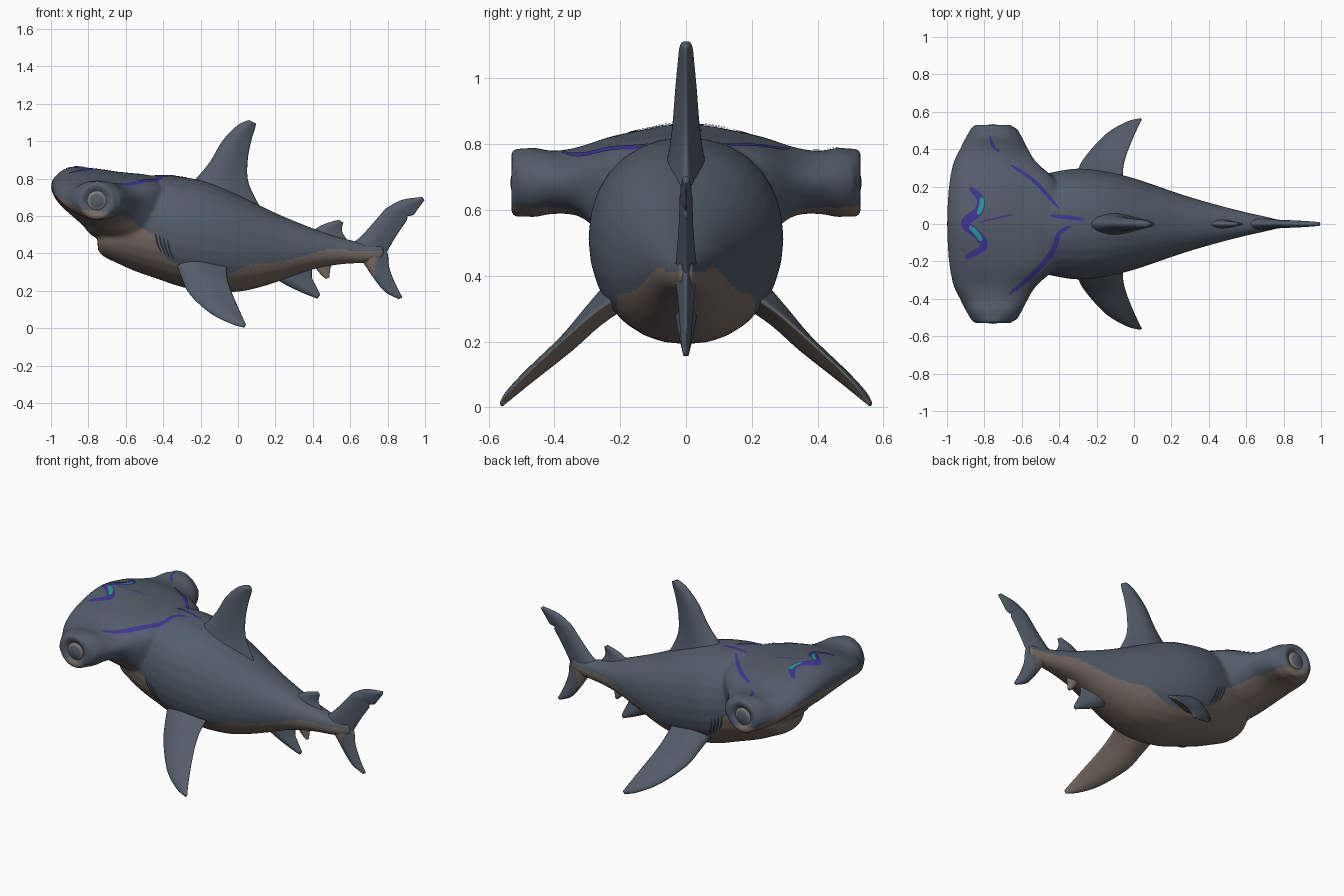
import bpy, bmesh, math
from mathutils import Vector, Matrix
from mathutils.bvhtree import BVHTree

if "Cube" in bpy.data.objects:
    bpy.data.objects.remove(bpy.data.objects["Cube"])


def material(name, rgb):
    m = bpy.data.materials.new(name)
    m.diffuse_color = (*rgb, 1)
    m.use_nodes = True
    m.node_tree.nodes["Principled BSDF"].inputs["Base Color"].default_value = m.diffuse_color
    return m


SLATE = material("slate skin", (0.088, 0.112, 0.145))
CREAM = material("beige belly", (0.195, 0.155, 0.128))
PURPLE = material("purple marking", (0.05, 0.035, 0.30))
TEAL = material("teal marking", (0.014, 0.34, 0.27))
DARK = material("dark gill", (0.025, 0.030, 0.038))
IRIS = material("iris", (0.24, 0.19, 0.16))


def spline(pts, n, closed=False):
    """Catmull-Rom curve through the points."""
    out, c = [], len(pts)
    get = (lambda i: pts[i % c]) if closed else (lambda i: pts[max(0, min(c - 1, i))])
    for i in range(c if closed else c - 1):
        a, b, d, e = get(i - 1), get(i), get(i + 1), get(i + 2)
        for k in range(n):
            t = k / n
            out.append(0.5 * (2 * b + (d - a) * t + (2 * a - 5 * b + 4 * d - e) * t * t
                              + (3 * b - a - 3 * d + e) * t ** 3))
    if not closed:
        out.append(pts[-1].copy())
    return out


def loft(bm, rings, around=3, along=4):
    """Skin a closed, capped surface over a row of rings."""
    rings = [spline(r, around, True) for r in rings]
    cols = [[bm.verts.new(p) for p in spline([r[k] for r in rings], along)]
            for k in range(len(rings[0]))]
    for k, col in enumerate(cols):
        nxt = cols[(k + 1) % len(cols)]
        for j in range(len(col) - 1):
            bm.faces.new((col[j], col[j + 1], nxt[j + 1], nxt[j]))
    bm.faces.new([c[0] for c in cols])
    bm.faces.new([c[-1] for c in cols])


def finish(name, bm, mats, rule=None):
    """Turn a bmesh into a smooth object, colouring faces by a rule."""
    bmesh.ops.recalc_face_normals(bm, faces=bm.faces)
    for f in bm.faces:
        f.smooth = True
        if rule:
            f.material_index = int(rule(f.calc_center_median(), f.normal))
    me = bpy.data.meshes.new(name)
    bm.to_mesh(me)
    bm.free()
    for m in mats:
        me.materials.append(m)
    ob = bpy.data.objects.new(name, me)
    bpy.context.collection.objects.link(ob)
    return ob


# Body and hammer head, lofted separately and fused by a voxel remesh
bm = bmesh.new()
TRUNK = [(-.75, .42, .49, .07), (-.72, .385, .58, .14), (-.65, .35, .72, .20),
         (-.55, .305, .80, .25), (-.42, .26, .82, .28), (-.30, .22, .81, .297),
         (-.15, .195, .78, .282), (0, .195, .715, .245), (.12, .22, .655, .205),
         (.25, .262, .595, .16), (.40, .315, .535, .115), (.55, .342, .485, .075),
         (.68, .35, .455, .045), (.78, .37, .45, .022)]


def power(v):
    return math.copysign(abs(v) ** 0.92, v)


rings = []
for x, lo, hi, w in TRUNK:
    angles = [math.tau * k / 14 for k in range(14)]
    rings.append([Vector((x, w * power(math.cos(a)),
                          (lo + hi) / 2 + (hi - lo) / 2 * power(math.sin(a)))) for a in angles])
loft(bm, rings, 2, 3)

HEAD = {  # x, z outline from the snout over the top and back underneath
    0: [(-1, .76), (-.96, .83), (-.87, .862), (-.65, .838), (-.4, .78),
        (-.45, .5), (-.74, .48), (-.84, .56), (-.96, .67)],
    .2: [(-.99, .74), (-.95, .80), (-.85, .828), (-.65, .82), (-.41, .75),
         (-.45, .5), (-.68, .50), (-.80, .57), (-.94, .66)],
    .33: [(-.965, .70), (-.93, .76), (-.83, .785), (-.68, .785), (-.53, .72),
          (-.55, .62), (-.66, .585), (-.78, .59), (-.9, .635)]}
for y, rx, rz in ((.41, .178, .097), (.47, .147, .107), (.515, .12, .092)):
    HEAD[y] = [(-.748 + rx * math.cos(math.radians(a)), .685 + rz * math.sin(math.radians(a)))
               for a in (180, 140, 105, 60, 10, -35, -75, -110, -150)]
ys = sorted(HEAD)
rings = [[Vector((x, s * y, z)) for x, z in HEAD[y]]
         for s, y in [(-1, v) for v in reversed(ys[1:])] + [(1, v) for v in ys]]
loft(bm, rings, 4, 5)

# Raised eye rims, part of the head
for s in (-1, 1):
    rim = []
    for k in range(16):
        a = math.tau * k / 16
        c = Vector((math.cos(a), 0, math.sin(a)))
        rim.append([bm.verts.new(Vector((-.755, s * .508, .683)) + c * (.084 + .024 * math.cos(b))
                                 + Vector((0, .026 * math.sin(b), 0)))
                    for b in (math.tau * j / 8 for j in range(8))])
    for k in range(16):
        for j in range(8):
            n, i = (k + 1) % 16, (j + 1) % 8
            bm.faces.new((rim[k][j], rim[n][j], rim[n][i], rim[k][i]))

body = finish("body_and_head", bm, [SLATE, CREAM])
bpy.context.view_layer.objects.active = body
body.select_set(True)
mod = body.modifiers.new("fuse", "REMESH")
mod.mode, mod.voxel_size = "VOXEL", 0.011
mod2 = body.modifiers.new("soften", "SMOOTH")
mod2.factor, mod2.iterations = 0.5, 6
bpy.ops.object.modifier_apply(modifier="fuse")
bpy.ops.object.modifier_apply(modifier="soften")

# Beige below a line whose height follows x
LINE = [(-1.05, .745), (-.99, .735), (-.94, .695), (-.85, .64), (-.60, .60), (-.52, .54),
        (-.45, .50), (-.41, .44), (-.38, .37), (-.30, .33), (-.15, .285), (-.05, .287),
        (.06, .34), (.22, .355), (.38, .395), (.49, .425), (.7, .41), (1, .40)]


def below_line(c):
    for (x0, z0), (x1, z1) in zip(LINE, LINE[1:]):
        if x0 <= c.x <= x1:
            return c.z < z0 + (z1 - z0) * (c.x - x0) / (x1 - x0)
    return False


for p in body.data.polygons:
    p.use_smooth = True
    p.material_index = int(below_line(p.center))

# Fins: lens sections between leading and trailing edge points
LENS = [(0, 0), (.12, .7), (.42, 1), (.8, .45), (1, 0), (.8, -.45), (.42, -1), (.12, -.7)]


def fin(name, stations, normal=(0, 1, 0), mats=(SLATE, CREAM), rule=None):
    fb, n = bmesh.new(), Vector(normal).normalized()
    rings = []
    for lead, trail, half in stations:
        if len(lead) == 2:  # upright fin on the centre line
            lead, trail = (lead[0], 0, lead[1]), (trail[0], 0, trail[1])
        a, b = Vector(lead), Vector(trail)
        rings.append([a.lerp(b, u) + n * half * v for u, v in LENS])
    loft(fb, rings, 3, 4)
    return finish(name, fb, mats, rule)


fin("dorsal_fin", [((-.32, .70), (.16, .58), .085), ((-.225, .80), (.085, .71), .055),
                   ((-.15, .89), (.052, .80), .042), ((-.085, 1.0), (.053, .91), .033),
                   ((-.015, 1.075), (.073, 1.01), .025), ((.03, 1.103), (.09, 1.065), .021),
                   ((.06, 1.113), (.097, 1.095), .015)])
fin("second_dorsal_fin", [((.38, .49), (.60, .45), .03), ((.42, .535), (.565, .50), .02),
                          ((.475, .562), (.555, .53), .015), ((.54, .58), (.563, .565), .009)])
fin("tail_upper_lobe", [((.58, .44), (.76, .34), .035), ((.645, .48), (.797, .41), .03),
                        ((.72, .56), (.85, .50), .023), ((.785, .635), (.903, .578), .02),
                        ((.815, .655), (.905, .597), .02), ((.835, .668), (.938, .607), .018),
                        ((.89, .69), (.96, .635), .016), ((.985, .702), (.997, .685), .01)],
    rule=lambda c, n: c.z < .41 and c.x < .73)
fin("tail_lower_lobe", [((.58, .42), (.77, .46), .035), ((.66, .36), (.80, .40), .03),
                        ((.72, .275), (.81, .32), .022), ((.785, .195), (.845, .23), .016),
                        ((.86, .156), (.88, .165), .009)],
    rule=lambda c, n: .27 < c.z < .41 and c.x < .735)
fin("anal_fin", [((.15, .31), (.40, .35), .04), ((.225, .25), (.395, .275), .03),
                 ((.33, .196), (.412, .235), .02), ((.425, .158), (.44, .18), .01)])
fin("rear_belly_fin", [((.37, .37), (.53, .39), .025), ((.415, .32), (.50, .34), .018),
                       ((.445, .285), (.492, .305), .013), ((.47, .264), (.488, .272), .008)],
    mats=(CREAM,))
for side, s in (("left", -1), ("right", 1)):
    PECTORAL = [((-.34, .19, .37), (-.05, .17, .36), .055), ((-.30, .29, .265), (-.06, .27, .295), .036),
                ((-.257, .365, .18), (-.045, .355, .222), .027), ((-.15, .48, .083), (-.005, .46, .125), .02),
                ((-.043, .543, .028), (.025, .525, .058), .014), ((.03, .562, .005), (.042, .558, .02), .007)]
    fin(side + "_pectoral_fin",
        [((a[0], s * a[1], a[2]), (b[0], s * b[1], b[2]), h) for a, b, h in PECTORAL],
        (0, s * .7, .7), rule=lambda c, n, s=s: n.y * s * .6 + n.z * .8 < -.1)

    # Eye with an inset pupil
    eb = bmesh.new()
    bmesh.ops.create_uvsphere(eb, u_segments=28, v_segments=18, radius=.074)
    eb.transform(Matrix.Translation((-.755, s * .478, .683)) @ Matrix.Diagonal((1, .75, 1, 1))
                 @ Matrix.Rotation(math.pi / 2, 4, "X"))
    finish(side + "_eye", eb, [IRIS, SLATE],
           lambda c, n: math.hypot(c.x + .758, c.z - .683) < .038)

# Painted strips projected on to the skin
sb = bmesh.new()
sb.from_mesh(body.data)
tree = BVHTree.FromBMesh(sb)
sb.free()


def strip(name, path, width, mat, ray, lift=.003):
    ray, tb, rows = Vector(ray), bmesh.new(), []
    pts = spline([Vector(p) for p in path], 8)
    for i, p in enumerate(pts):
        d = pts[min(i + 1, len(pts) - 1)] - pts[max(i - 1, 0)]
        side = d.cross(ray).normalized()
        w = width * (.25 + .75 * math.sin(math.pi * i / (len(pts) - 1)) ** .5) / 2
        row = []
        for k in (-1, 0, 1):
            start = p + side * w * k
            hit, nor, _, _ = tree.ray_cast(start - ray * 2, ray)
            row.append(tb.verts.new(hit + nor * lift if hit else start))
        rows.append(row)
    for a, b in zip(rows, rows[1:]):
        for k in (0, 1):
            tb.faces.new((a[k], b[k], b[k + 1], a[k + 1]))
    bmesh.ops.recalc_face_normals(tb, faces=tb.faces)
    if sum((f.normal.dot(ray) for f in tb.faces)) > 0:
        bmesh.ops.reverse_faces(tb, faces=tb.faces)
    me = bpy.data.meshes.new(name)
    tb.to_mesh(me)
    tb.free()
    me.materials.append(mat)
    bpy.context.collection.objects.link(bpy.data.objects.new(name, me))


MARKS = [("brow_marking", .05, PURPLE, [(-.877, .195), (-.82, .13), (-.835, .065), (-.90, .005),
                                        (-.835, -.06), (-.805, -.12), (-.90, -.18)]),
         ("left_brow_glow", .026, TEAL, [(-.815, .14), (-.815, .10), (-.835, .05)]),
         ("right_brow_glow", .026, TEAL, [(-.88, -.012), (-.845, -.045), (-.815, -.09)]),
         ("left_shoulder_line", .028, PURPLE, [(-.34, -.01), (-.40, -.05), (-.425, -.12), (-.475, -.2),
                                               (-.567, -.29), (-.67, -.375)]),
         ("right_shoulder_line", .02, PURPLE, [(-.40, .08), (-.53, .225), (-.66, .315)]),
         ("back_line", .022, PURPLE, [(-.45, .045), (-.36, .035), (-.27, .025)]),
         ("eye_stalk_line", .016, PURPLE, [(-.77, .47), (-.755, .42), (-.72, .385)]),
         ("forehead_line", .009, PURPLE, [(-.83, .01), (-.74, .03), (-.65, .05)])]
for name, width, mat, path in MARKS:
    strip(name, [(x, y, 0.9) for x, y in path], width, mat, (0, 0, -1),
          .006 if mat == TEAL else .003)
for s in (-1, 1):
    for k in range(4):
        x, z = -.43 + .022 * k, .455 - .012 * k
        strip("gill_slit", [(x - .012, s * .3, z + .055), (x, s * .3, z), (x + .022, s * .3, z - .05)],
              .010, DARK, (0, -s, 0))
